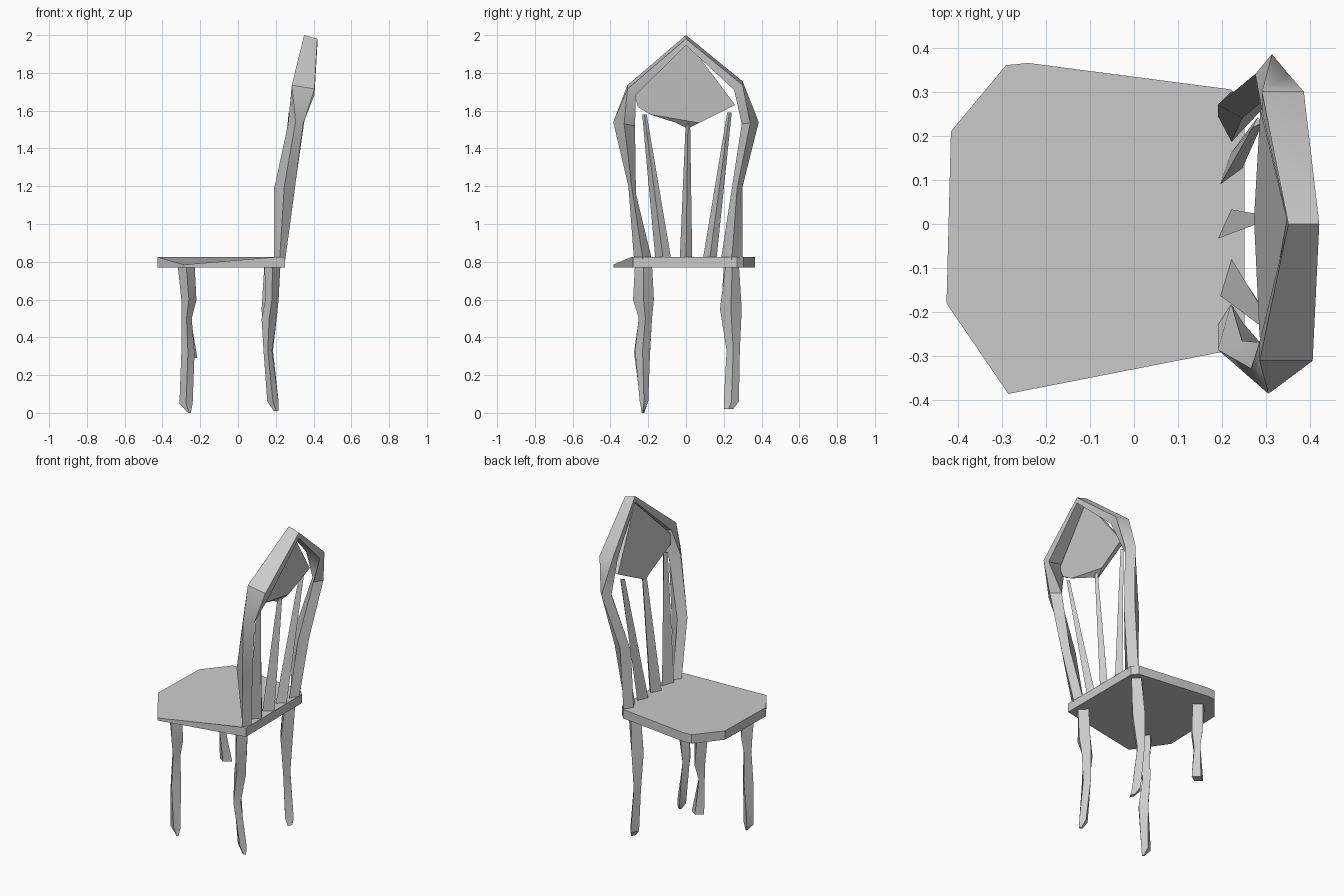
import bpy, bmesh, math
from mathutils import Vector

if "Cube" in bpy.data.objects:
    bpy.data.objects.remove(bpy.data.objects["Cube"])


def make(name, rings):
    """Loft equal-length rings of points into a capped solid."""
    bm = bmesh.new()
    loops = [[bm.verts.new(p) for p in r] for r in rings]
    for a, b in zip(loops, loops[1:]):
        n = len(a)
        for i in range(n):
            bm.faces.new((a[i], a[(i + 1) % n], b[(i + 1) % n], b[i]))
    bm.faces.new(loops[0][::-1])
    bm.faces.new(loops[-1])
    bmesh.ops.recalc_face_normals(bm, faces=bm.faces)
    me = bpy.data.meshes.new(name)
    bm.to_mesh(me)
    bm.free()
    ob = bpy.data.objects.new(name, me)
    bpy.context.collection.objects.link(ob)
    bpy.ops.object.select_all(action='DESELECT')
    ob.select_set(True)
    bpy.context.view_layer.objects.active = ob
    bpy.ops.object.shade_smooth_by_angle(angle=math.radians(35))
    return ob


def diamond(z, x0, x1, y0, y1):
    xm, ym = (x0 + x1) / 2, (y0 + y1) / 2
    return [(xm, y0, z), (x1, ym, z), (xm, y1, z), (x0, ym, z)]


# Seat: irregular slab, with one side corner sloping down
outline = [(-.425, -.18), (-.285, -.385), (.2, -.29), (.25, -.28), (.25, .27),
           (.22, .305), (-.24, .365), (-.29, .36), (-.415, .21)]
bottom = [(x, y, .77) for x, y in outline]
top = [(x, y, .785 if y < -.3 else .825) for x, y in outline]
make("seat", [bottom, top])

# Legs: carved, faceted profiles as z, x range, y range
make("front_leg_right", [diamond(*r) for r in [
    (.79, -.32, -.23, -.27, -.18), (.60, -.30, -.22, -.28, -.17),
    (.50, -.30, -.245, -.25, -.18), (.32, -.30, -.23, -.275, -.19),
    (.05, -.31, -.24, -.24, -.205), (.0, -.265, -.25, -.235, -.22)]])
make("front_leg_left_short", [diamond(*r) for r in [
    (.79, -.32, -.23, .20, .28), (.60, -.30, -.225, .19, .29),
    (.50, -.29, -.25, .20, .26), (.29, -.30, -.215, .22, .28)]])
make("back_leg_right", [diamond(*r) for r in [
    (.79, .14, .225, -.27, -.18), (.60, .145, .215, -.28, -.17),
    (.50, .125, .205, -.25, -.18), (.33, .135, .18, -.27, -.19),
    (.06, .155, .215, -.245, -.20), (.01, .19, .215, -.235, -.22)]])
make("back_leg_left", [diamond(*r) for r in [
    (.79, .14, .225, .21, .28), (.55, .125, .21, .18, .295),
    (.33, .135, .185, .215, .285), (.06, .155, .215, .20, .28),
    (.02, .19, .215, .20, .25)]])


def frame_ring(oy, oz, iy, iz, x0, x1, boxed):
    """Section of the arch between an outer and an inner (y, z) point."""
    xm, my, mz = (x0 + x1) / 2, (oy + iy) / 2, (oz + iz) / 2
    if boxed:
        return [(x0, oy, oz), (x1, oy, oz - .02), (x1, iy, iz - .02), (x0, iy, iz)]
    return [(xm, oy, oz), (x1, my, mz), (xm, iy, iz), (x0, my, mz)]


# Back frame: pointed arch from seat corner to seat corner
make("back_frame", [frame_ring(*r) for r in [
    (-.275, .81, -.18, .81, .19, .25, 0),
    (-.305, 1.2, -.265, 1.16, .19, .30, 0),
    (-.385, 1.54, -.27, 1.52, .265, .345, 0),
    (-.31, 1.735, -.265, 1.705, .285, .405, 1),
    (0, 2.0, 0, 1.965, .35, .42, 1),
    (.30, 1.755, .255, 1.73, .29, .385, 1),
    (.385, 1.54, .295, 1.53, .275, .35, 0),
    (.30, 1.2, .24, 1.17, .19, .30, 0),
    (.30, .81, .185, .81, .19, .25, 0)]])

# Crest panel: leaning diamond plate with a pointed lower lip
panel = [(.01, 1.965), (-.27, 1.68), (-.255, 1.62), (-.19, 1.58),
         (.07, 1.535), (.26, 1.63)]
back = [(.30 + (z - 1.55) * .15, y, z) for y, z in panel]
front = [(.272 + (z - 1.55) * .18, y, z) for y, z in panel]
front[3] = (.275, -.05, 1.535)
front[4] = (.272, .01, 1.505)
make("crest_panel", [back, front])


# Spindles: tapered three-sided slats fanning outwards
def spindle(name, lo, hi):
    rings = []
    for x, y, z, w, d in (lo, hi):
        rings.append([(x - d, y - w, z), (x + d, y, z), (x, y + w, z)])
    make(name, rings)


spindle("spindle_middle", (.22, 0, .81, .033, .03), (.285, .01, 1.53, .012, .012))
spindle("spindle_right", (.22, -.12, .81, .042, .025), (.30, -.22, 1.58, .012, .012))
spindle("spindle_left", (.22, .125, .81, .036, .025), (.28, .23, 1.59, .012, .012))
